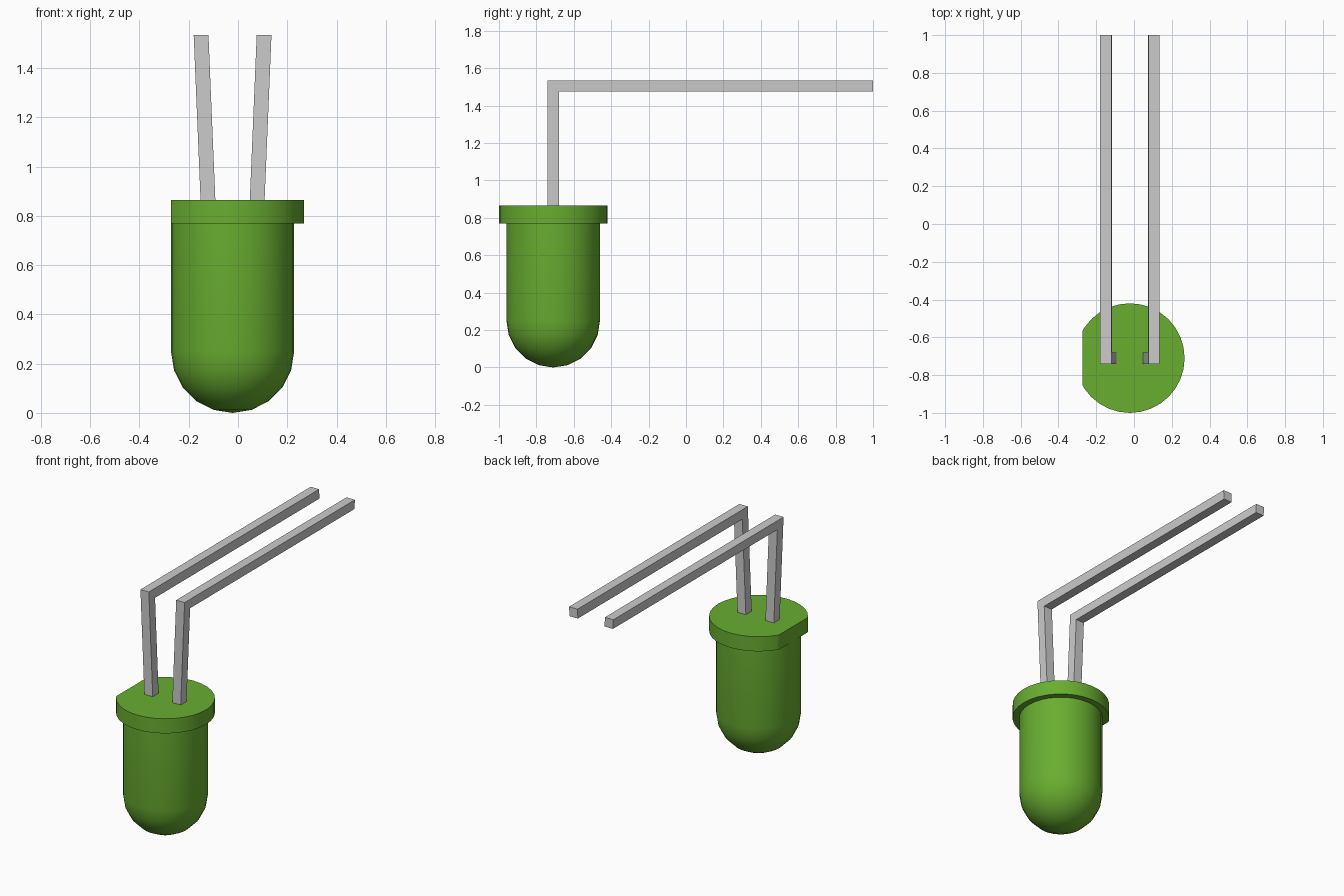
import bpy, bmesh, math

if "Cube" in bpy.data.objects:
    bpy.data.objects.remove(bpy.data.objects["Cube"])

CX, CY = -0.022, -0.71      # axis of the bulb
R, FLANGE_R = 0.25, 0.29
FLANGE_Z0, FLANGE_Z1 = 0.77, 0.865
SEGMENTS = 32

green = bpy.data.materials.new("green_plastic")
green.diffuse_color = (0.14, 0.42, 0.03, 1)
green.use_nodes = True
green.node_tree.nodes["Principled BSDF"].inputs["Base Color"].default_value = green.diffuse_color


def finish(bm, name, location, material=None):
    bmesh.ops.recalc_face_normals(bm, faces=bm.faces)
    mesh = bpy.data.meshes.new(name)
    bm.to_mesh(mesh)
    bm.free()
    obj = bpy.data.objects.new(name, mesh)
    obj.location = location
    bpy.context.collection.objects.link(obj)
    if material:
        mesh.materials.append(material)
    return obj


def smooth(obj, degrees=30):
    bpy.ops.object.select_all(action='DESELECT')
    obj.select_set(True)
    bpy.context.view_layer.objects.active = obj
    bpy.ops.object.shade_smooth_by_angle(angle=math.radians(degrees))


def revolve(profile):
    """Spin an (r, z) profile around the z axis."""
    bm = bmesh.new()
    verts = [bm.verts.new((r, 0, z)) for r, z in profile]
    edges = [bm.edges.new(pair) for pair in zip(verts, verts[1:])]
    bmesh.ops.spin(bm, geom=verts + edges, cent=(0, 0, 0), axis=(0, 0, 1),
                   angle=math.tau, steps=SEGMENTS)
    bmesh.ops.remove_doubles(bm, verts=bm.verts, dist=1e-4)
    return bm


# Lens: cylinder with a rounded dome at the bottom
dome = [(R * math.sin(a), R - R * math.cos(a))
        for a in (math.radians(18 * i) for i in range(6))]
lens = finish(revolve(dome + [(R, FLANGE_Z0 + 0.01), (0, FLANGE_Z0 + 0.01)]),
              "lens", (CX, CY, 0), green)
smooth(lens)

# Flange: disc with one flat side, level with the lens wall
bm = revolve([(0, FLANGE_Z0), (FLANGE_R, FLANGE_Z0),
              (FLANGE_R, FLANGE_Z1), (0, FLANGE_Z1)])
bmesh.ops.bisect_plane(bm, geom=bm.verts[:] + bm.edges[:] + bm.faces[:],
                       plane_co=(-R, 0, 0), plane_no=(1, 0, 0),
                       clear_inner=True)
bmesh.ops.holes_fill(bm, edges=[e for e in bm.edges if e.is_boundary])
flange = finish(bm, "flange", (CX, CY, 0), green)
smooth(flange)

# Leads: bent square wires that splay apart as they rise
W = 0.03                                # half thickness
Z0, TOP, BACK = 0.85, 1.535, 1.0 - CY
bend = [(-W, Z0), (W, Z0), (W, TOP - 2 * W), (BACK, TOP - 2 * W),
        (BACK, TOP), (-W, TOP)]


def lead(name, side):
    bm = bmesh.new()
    loops = []
    for dx in (-W, W):
        loops.append([bm.verts.new(
            (side * (0.1 + 0.028 * (z - FLANGE_Z1) / (TOP - FLANGE_Z1)) + dx, y, z))
            for y, z in bend])
    n = len(bend)
    # caps split at the bend so every face stays convex
    for lp in loops:
        bm.faces.new([lp[i] for i in (0, 1, 2, 5)])
        bm.faces.new([lp[i] for i in (2, 3, 4, 5)])
    a, b = loops
    for i in range(n):
        j = (i + 1) % n
        bm.faces.new((a[i], a[j], b[j], b[i]))
    finish(bm, name, (CX, CY, 0))


lead("left_lead", -1)
lead("right_lead", 1)
